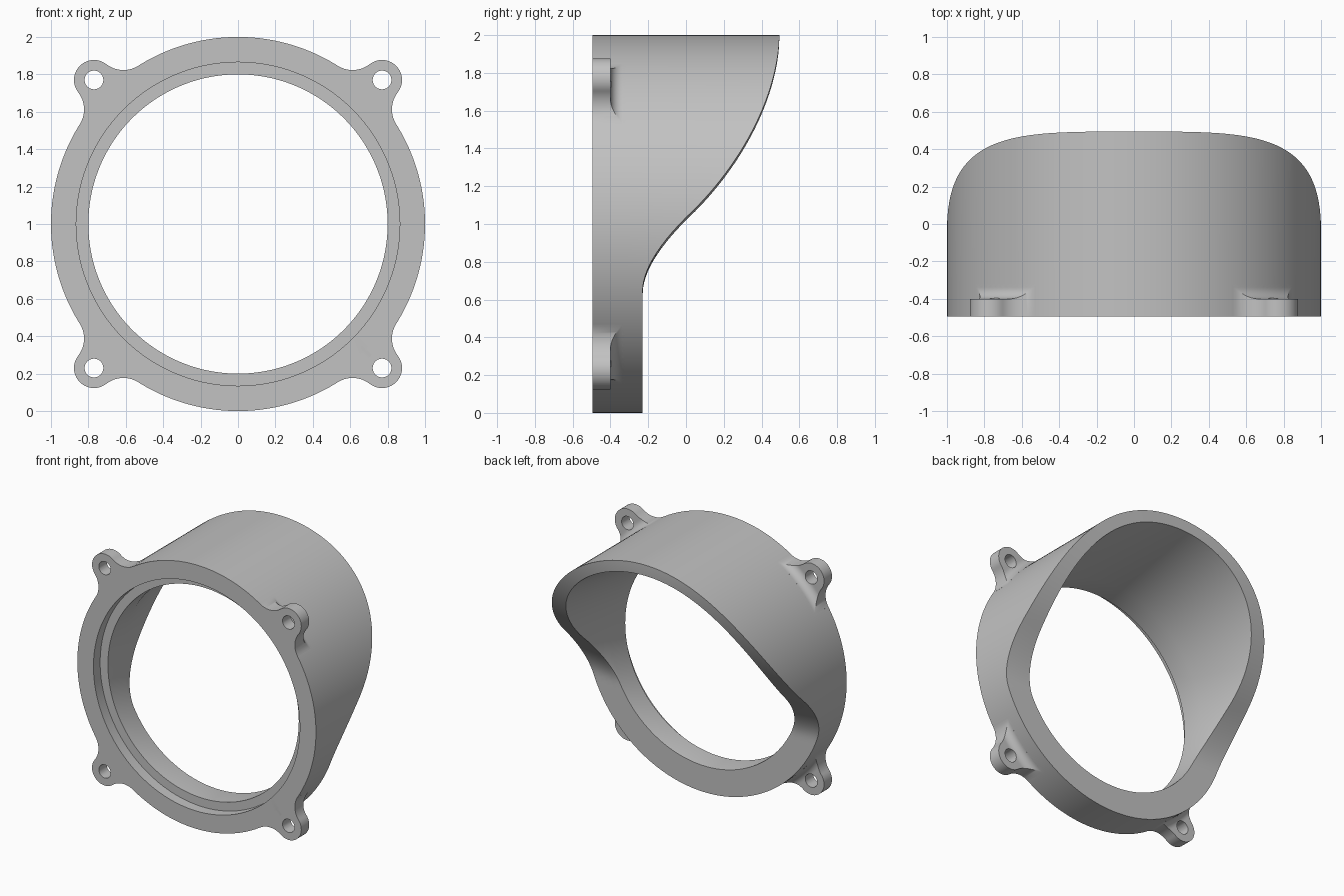
import bpy, bmesh, math
from mathutils import Matrix

if "Cube" in bpy.data.objects:
    bpy.data.objects.remove(bpy.data.objects["Cube"])

FRONT, LUG_BACK = -0.495, -0.40
INNER, REBATE, LIP = 0.80, 0.865, 0.917     # bore, front rebate, bore at hood tip
TAPER_START, TIP = -0.24, 0.495
LUG_DIST, LUG_R, FILLET, HOLE = 1.089, 0.107, 0.15, 0.05
ROOT = 0.06            # fillet between lug back and tube wall

grey = bpy.data.materials.new("matte grey")
grey.use_nodes = True
grey.diffuse_color = (0.54, 0.54, 0.54, 1)
grey.node_tree.nodes["Principled BSDF"].inputs["Base Color"].default_value = grey.diffuse_color


def make_object(name, bm):
    bmesh.ops.recalc_face_normals(bm, faces=bm.faces)
    mesh = bpy.data.meshes.new(name)
    bm.to_mesh(mesh)
    bm.free()
    mesh.materials.append(grey)
    ob = bpy.data.objects.new(name, mesh)
    bpy.context.collection.objects.link(ob)
    return ob


def bezier(p, n):
    return [tuple((1 - t)**3 * a + 3 * t * (1 - t)**2 * b + 3 * t * t * (1 - t) * c + t**3 * d
                  for a, b, c, d in zip(*p)) for t in (i / n for i in range(n + 1))]


# Back edge profile as (z, y): flat, then an S-shaped sweep up to the hood tip
sweep = bezier([(0.63, -0.23), (0.76, -0.23), (0.91, -0.11), (1.02, 0)], 40)
sweep += bezier([(1.02, 0), (1.28, 0.28), (1.66, 0.493), (2, TIP)], 60)[1:]


def back_y(z):
    if z <= sweep[0][0]:
        return sweep[0][1]
    for (z0, y0), (z1, y1) in zip(sweep, sweep[1:]):
        if z <= z1:
            return y0 + (y1 - y0) * (z - z0) / (z1 - z0)
    return sweep[-1][1]


# Radius and depth where the widening bore meets the back edge
def bore_end(s):
    r = INNER
    for _ in range(12):
        y = back_y(1 + r * s)
        r = INNER + (LIP - INNER) * (y - TAPER_START) / (TIP - TAPER_START)
    return r


def make_tube(segments=160, steps=5):
    bm = bmesh.new()
    loops = []
    for i in range(segments):
        a = math.tau * i / segments
        s, c = math.sin(a), math.cos(a)
        section = [(INNER, TAPER_START), (INNER, FRONT + 0.08), (REBATE, FRONT + 0.08),
                   (REBATE, FRONT), (1, FRONT), (1, -0.32)]
        end = bore_end(s)
        for k in range(steps + 1):
            t = k / steps
            r = 1 + (end - 1) * t
            section.append((r, back_y(1 + r * s - 0.015 * (1 - t))))
        loops.append([bm.verts.new((r * c, y, 1 + r * s)) for r, y in section])
    for A, B in zip(loops, loops[1:] + loops[:1]):
        for j in range(len(A)):
            k = (j + 1) % len(A)
            bm.faces.new((A[j], A[k], B[k], B[j]))
    return make_object("hood_ring", bm)


# Half outline of a lug as (u outward, v sideways): concave fillet, then round tip
def lug_outline():
    fd = 1 + FILLET
    fu = (fd**2 - (LUG_R + FILLET)**2 + LUG_DIST**2) / (2 * LUG_DIST)
    fv = math.sqrt(fd**2 - fu**2)
    a0 = math.atan2(-fv, -fu)
    a1 = math.atan2(-fv, LUG_DIST - fu)
    b0 = math.atan2(fv, fu - LUG_DIST)
    pts = [(0.93, fv / fd)]
    for i in range(19):
        a = a0 + (a1 - a0) * i / 18
        pts.append((fu + FILLET * math.cos(a), fv + FILLET * math.sin(a)))
    for i in range(1, 16):
        b = b0 + (0.04 - b0) * i / 15
        pts.append((LUG_DIST + LUG_R * math.cos(b), LUG_R * math.sin(b)))
    return pts


# Lug slab in rows concentric with the tube, its back blending up into the wall
def make_lug(cols=28):
    bm = bmesh.new()
    front, back = [], []
    for u, half in lug_outline():
        rho = math.hypot(u, half)
        d = min(max(rho - 1, 0), ROOT)
        y = LUG_BACK + ROOT - math.sqrt(ROOT**2 - (ROOT - d)**2)
        row = [half * (2 * j / cols - 1) for j in range(cols + 1)]
        front.append([bm.verts.new((math.sqrt(rho**2 - v**2), FRONT, v)) for v in row])
        back.append([bm.verts.new((math.sqrt(rho**2 - v**2), y, v)) for v in row])
    for g in (front, back):
        for A, B in zip(g, g[1:]):
            for j in range(cols):
                bm.faces.new((A[j], A[j + 1], B[j + 1], B[j]))
    rim = [(i, 0) for i in range(len(front))]
    rim += [(len(front) - 1, j) for j in range(1, cols + 1)]
    rim += [(i, cols) for i in range(len(front) - 2, -1, -1)]
    rim += [(0, j) for j in range(cols - 1, 0, -1)]
    for (i, j), (k, l) in zip(rim, rim[1:] + rim[:1]):
        bm.faces.new((front[i][j], front[k][l], back[k][l], back[i][j]))
    return make_object("mounting_lug", bm)


def make_hole_cutter():
    bm = bmesh.new()
    place = Matrix.Translation((LUG_DIST, LUG_BACK, 0)) @ Matrix.Rotation(math.pi / 2, 4, 'X')
    bmesh.ops.create_cone(bm, cap_ends=True, segments=48, radius1=HOLE, radius2=HOLE,
                          depth=0.4, matrix=place)
    ob = make_object("hole_cutter", bm)
    ob.hide_render = True
    return ob


def combine(ob, others, operation):
    for other in others:
        mod = ob.modifiers.new("combine", 'BOOLEAN')
        mod.operation, mod.solver, mod.object = operation, 'EXACT', other
    bpy.context.view_layer.update()
    result = bpy.data.meshes.new_from_object(ob.evaluated_get(bpy.context.evaluated_depsgraph_get()))
    ob.modifiers.clear()
    ob.data = result
    for other in others:
        bpy.data.objects.remove(other)


# Lug with its screw hole
lug = make_lug()
combine(lug, [make_hole_cutter()], 'DIFFERENCE')

# Four lugs on the diagonals, merged into the hood
ring = make_tube()
lugs = []
for q in range(4):
    copy = bpy.data.objects.new("mounting_lug", lug.data.copy())
    copy.data.transform(Matrix.Translation((0, 0, 1)) @ Matrix.Rotation(math.pi / 4 + q * math.pi / 2, 4, 'Y'))
    bpy.context.collection.objects.link(copy)
    lugs.append(copy)
bpy.data.objects.remove(lug)
combine(ring, lugs, 'UNION')

bpy.ops.object.select_all(action='DESELECT')
ring.select_set(True)
bpy.context.view_layer.objects.active = ring
bpy.ops.object.shade_smooth_by_angle(angle=math.radians(30))
